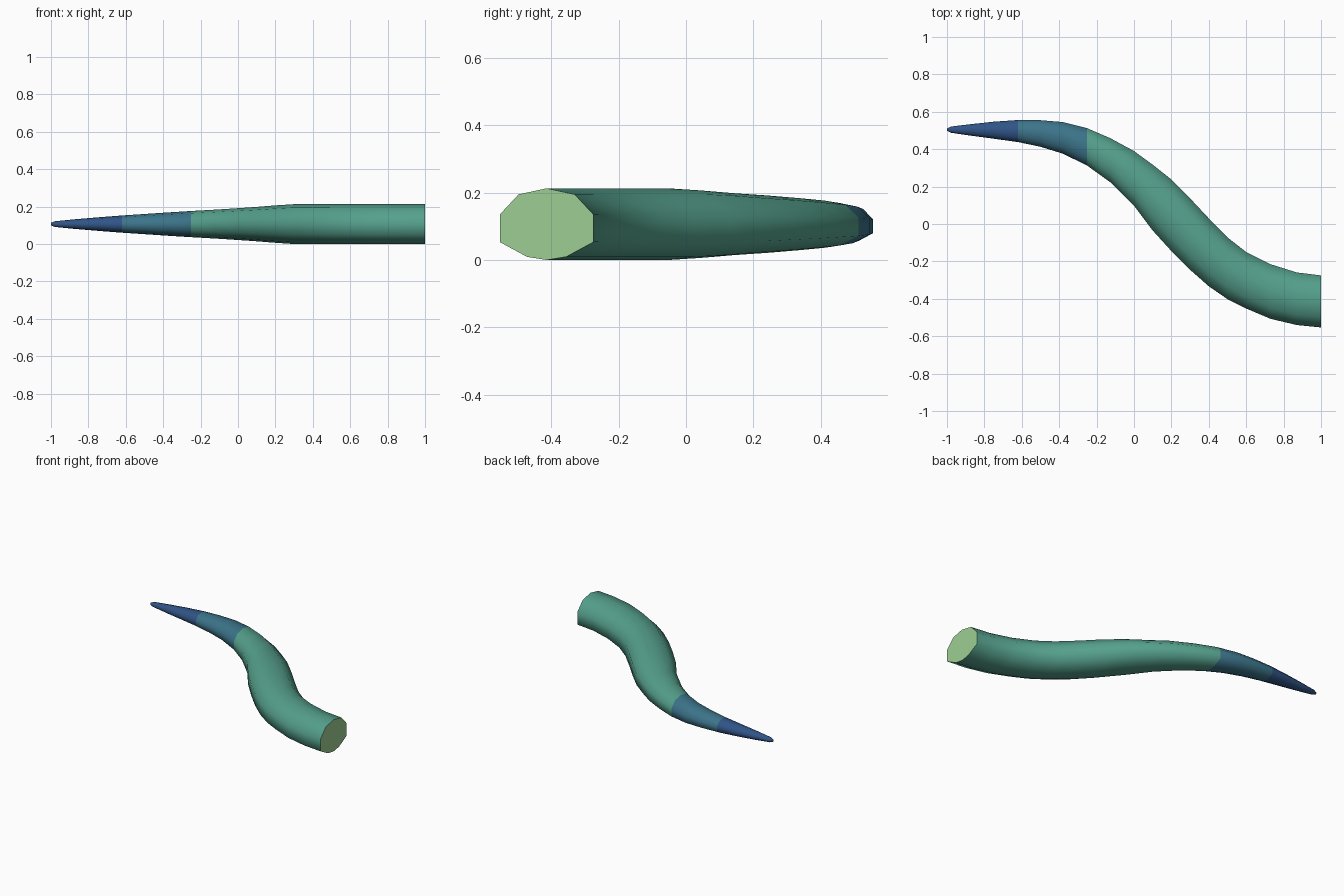
import bpy, bmesh

if "Cube" in bpy.data.objects:
    bpy.data.objects.remove(bpy.data.objects["Cube"])

def lin(c):
    c /= 255
    return c / 12.92 if c <= 0.04045 else ((c + 0.055) / 1.055) ** 2.4

def material(name, rgb):
    m = bpy.data.materials.new(name)
    m.diffuse_color = (*[lin(c) for c in rgb], 1)
    m.use_nodes = True
    m.node_tree.nodes["Principled BSDF"].inputs["Base Color"].default_value = m.diffuse_color
    return m

mats = [material("sea_green", (85, 160, 140)),
        material("teal_blue", (60, 116, 138)),
        material("navy_blue", (48, 84, 134)),
        material("pale_green", (157, 206, 148))]

# ten-sided cross-section, unit half sizes, slightly flattened below
profile = [(0, 1), (-.6, .83), (-1, .27), (-1, -.5), (-.42, -.91),
           (0, -1), (.42, -.91), (1, -.5), (1, .27), (.6, .83)]

# stations along the S bend: x, lower y, upper y, half height
stations = [(-1, .499, .511, .007), (-.98, .488, .521, .015),
            (-.87, .472, .534, .026), (-.75, .456, .547, .036),
            (-.62, .438, .556, .046), (-.5, .413, .555, .054),
            (-.38, .376, .545, .062), (-.25, .312, .512, .070),
            (-.125, .222, .458, .077), (0, .098, .390, .085),
            (.1, -.035, .317, .092), (.2, -.145, .238, .1),
            (.3, -.245, .137, .1065), (.4, -.333, .030, .1065),
            (.5, -.402, -.072, .1065), (.6, -.452, -.150, .1065),
            (.73, -.507, -.215, .1065), (.87, -.540, -.259, .1065),
            (1, -.553, -.275, .1065)]

# tentacle body swept through the stations
bm = bmesh.new()
rings = []
for x, lo, hi, h in stations:
    cy, w = (lo + hi) / 2, (hi - lo) / 2
    rings.append([bm.verts.new((x, cy + p * w, .1065 + q * h)) for p, q in profile])
n = len(profile)
for a, b in zip(rings, rings[1:]):
    for i in range(n):
        bm.faces.new((a[i], a[(i + 1) % n], b[(i + 1) % n], b[i]))
tip = bm.faces.new(rings[0])
cap = bm.faces.new(rings[-1])
bmesh.ops.recalc_face_normals(bm, faces=bm.faces)

# colour bands by position along x, cut end in pale green
for f in bm.faces:
    x = f.calc_center_median().x
    f.material_index = 2 if x < -.62 else 1 if x < -.25 else 0
    f.smooth = True
cap.material_index = 3
cap.smooth = False
for e in cap.edges:
    e.smooth = False

mesh = bpy.data.meshes.new("tentacle")
bm.to_mesh(mesh)
bm.free()
for m in mats:
    mesh.materials.append(m)
obj = bpy.data.objects.new("tentacle", mesh)
bpy.context.collection.objects.link(obj)
